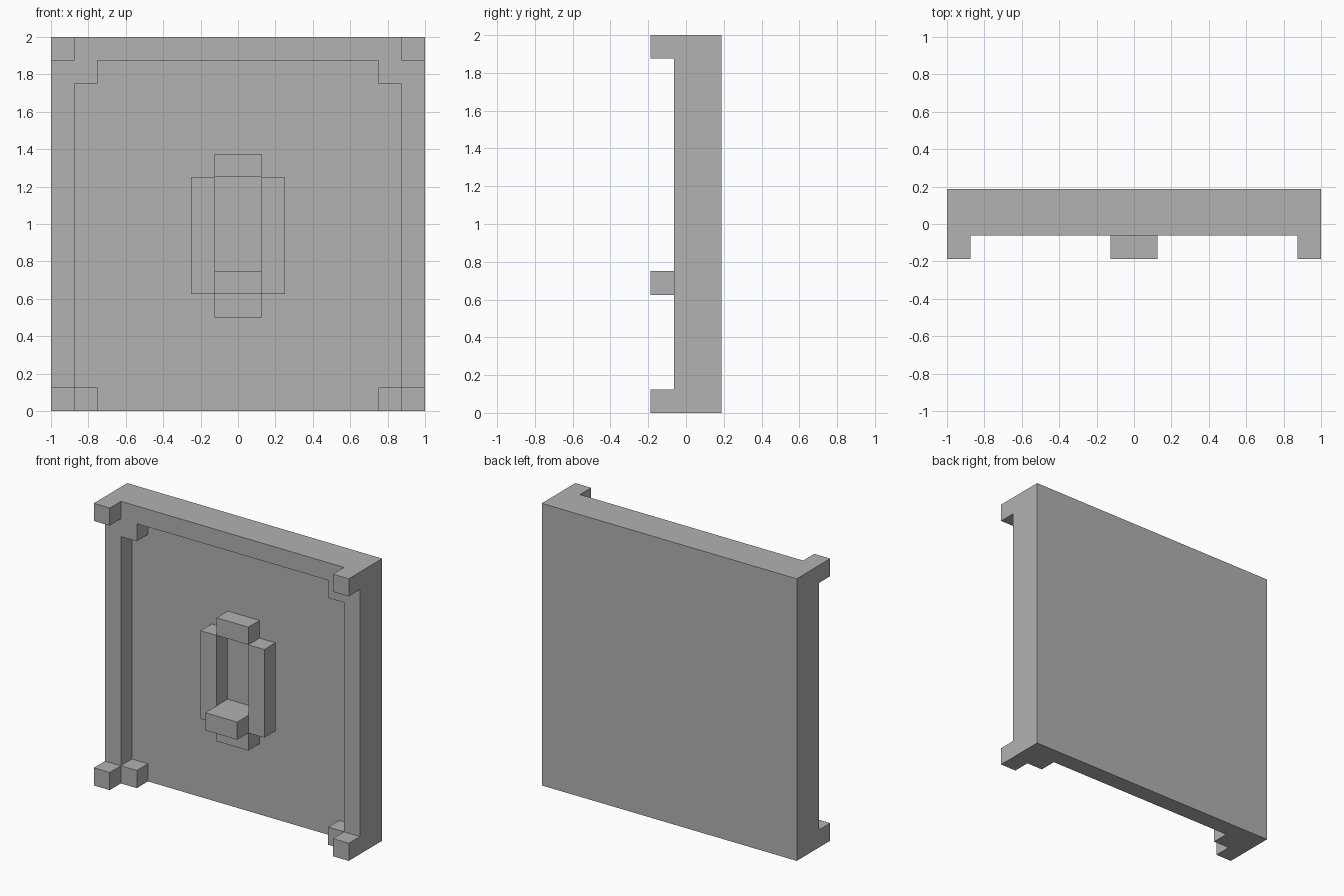
import bpy
import bmesh
from mathutils import Matrix, Vector

cube = bpy.data.objects.get("Cube")
if cube:
    bpy.data.objects.remove(cube, do_unlink=True)

U = 0.125                      # block unit
PANEL_Y, BACK_Y = U / 2, U * 1.5
RAISED_Y, FRONT_Y = -U / 2, -U * 1.5

grey = bpy.data.materials.new("plain grey")
grey.use_nodes = True
grey.diffuse_color = (0.445, 0.445, 0.445, 1)
grey.node_tree.nodes["Principled BSDF"].inputs["Base Color"].default_value = grey.diffuse_color


def box_bmesh(x, y, z):
    """Box from (low, high) ranges on each axis."""
    bm = bmesh.new()
    size = [hi - lo for lo, hi in (x, y, z)]
    centre = [(lo + hi) / 2 for lo, hi in (x, y, z)]
    bmesh.ops.create_cube(bm, size=1, matrix=Matrix.Translation(centre) @ Matrix.Diagonal((*size, 1)))
    return bm


def finish(bm, name):
    bmesh.ops.recalc_face_normals(bm, faces=bm.faces)
    mesh = bpy.data.meshes.new(name)
    bm.to_mesh(mesh)
    bm.free()
    mesh.materials.append(grey)
    obj = bpy.data.objects.new(name, mesh)
    bpy.context.collection.objects.link(obj)
    return obj


def raise_faces(bm, y, rule):
    """Pull forward the front faces at depth y whose centre meets the rule."""
    faces = []
    for f in bm.faces:
        c = f.calc_center_median()
        if all(abs(v.co.y - y) < 1e-4 for v in f.verts) and rule(abs(c.x), c.z):
            faces.append(f)
    new = bmesh.ops.extrude_face_region(bm, geom=faces)["geom"]
    bmesh.ops.delete(bm, geom=[f for f in faces if f.is_valid], context='FACES')
    verts = [g for g in new if isinstance(g, bmesh.types.BMVert)]
    bmesh.ops.translate(bm, vec=(0, -U, 0), verts=verts)


# Slab with raised surround and protruding corner blocks, open along the bottom
EDGE, INNER = 1 - U, 1 - 2 * U
LOW, TOP, UNDER_TOP = U, 2 - U, 2 - 2 * U
bm = box_bmesh((-1, 1), (PANEL_Y, BACK_Y), (0, 2))
cuts = [((x, 0, 0), (1, 0, 0)) for x in (-EDGE, -INNER, INNER, EDGE)]
cuts += [((0, 0, z), (0, 0, 1)) for z in (LOW, UNDER_TOP, TOP)]
for co, no in cuts:
    geom = bm.verts[:] + bm.edges[:] + bm.faces[:]
    bmesh.ops.bisect_plane(bm, geom=geom, plane_co=Vector(co), plane_no=Vector(no))
raise_faces(bm, PANEL_Y, lambda x, z: x > EDGE or z > TOP
            or (x > INNER and (z < LOW or z > UNDER_TOP)))
raise_faces(bm, RAISED_Y, lambda x, z: x > EDGE and (z < LOW or z > TOP))
bmesh.ops.recalc_face_normals(bm, faces=bm.faces)
bmesh.ops.dissolve_limit(bm, angle_limit=0.01, verts=bm.verts, edges=bm.edges)
finish(bm, "framed_slab")

# Central ring of four bars
raised = (RAISED_Y, PANEL_Y)
for name, x, z in (
    ("ring_left_bar", (U, 2 * U), (5 * U, 10 * U)),
    ("ring_right_bar", (-2 * U, -U), (5 * U, 10 * U)),
    ("ring_top_bar", (-U, U), (10 * U, 11 * U)),
    ("ring_bottom_bar", (-U, U), (4 * U, 5 * U)),
):
    finish(box_bmesh(x, raised, z), name)

# Ledge standing forward inside the ring
finish(box_bmesh((-U, U), (FRONT_Y, PANEL_Y), (5 * U, 6 * U)), "ring_ledge")
